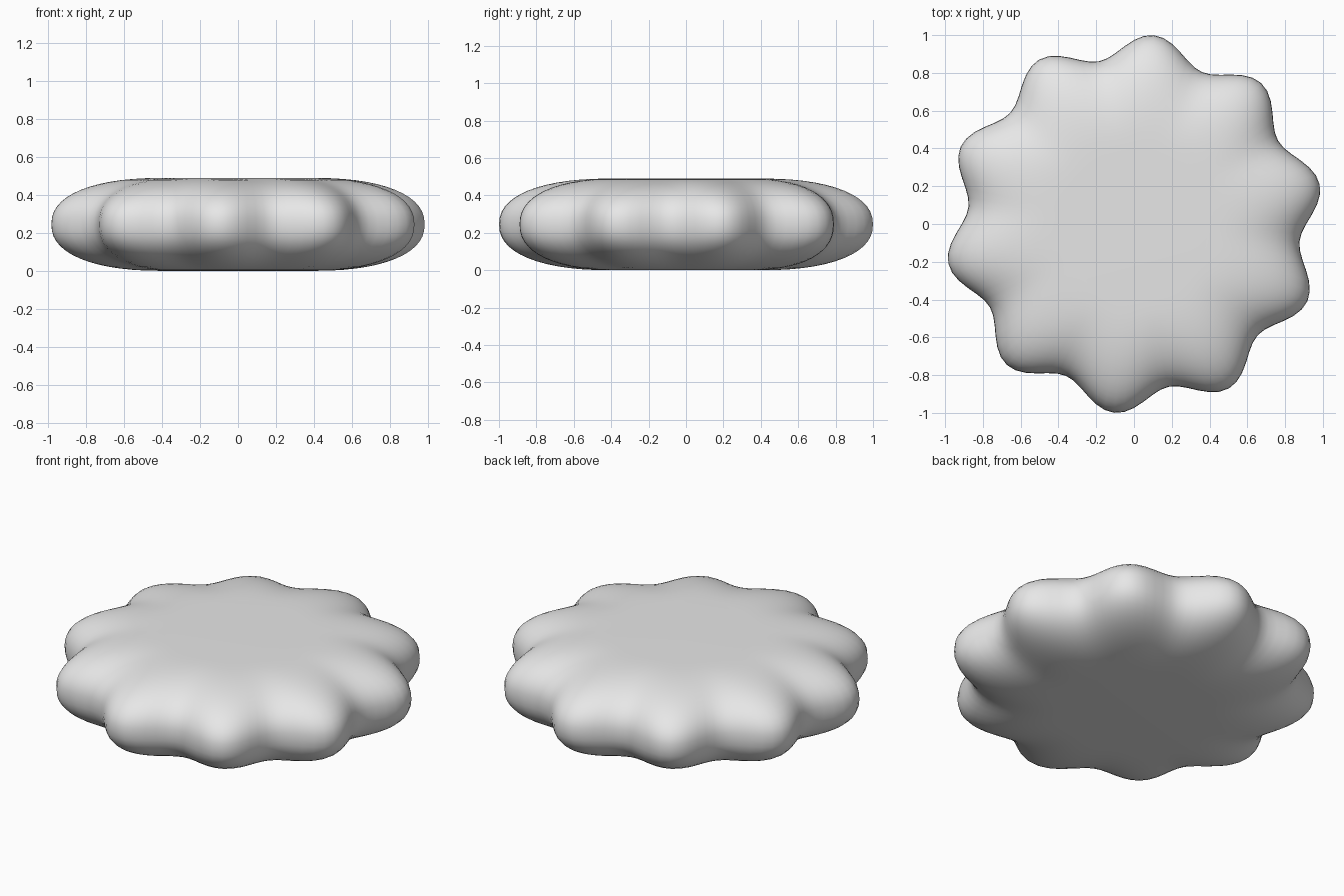
import bpy, bmesh
from math import sin, cos, pi, radians

cube = bpy.data.objects.get("Cube")
if cube:
    bpy.data.objects.remove(cube, do_unlink=True)

LOBES, SEGMENTS, RINGS = 10, 120, 28
HALF_HEIGHT, FLAT_RADIUS, ROUNDNESS = 0.245, 0.4, 2.3
PHASE = radians(12)

grey = bpy.data.materials.new("light grey")
grey.use_nodes = True
colour = (0.8, 0.8, 0.8, 1)
grey.diffuse_color = colour
grey.node_tree.nodes["Principled BSDF"].inputs["Base Color"].default_value = colour


def rim_radius(angle):
    """Scalloped outline with evenly spaced lobes."""
    return 0.943 + 0.062 * cos(LOBES * (angle - PHASE))


def power(value):
    return abs(value) ** (2 / ROUNDNESS) * (1 if value >= 0 else -1)


# Rounded rim, built as rings from the top cap to the bottom cap
bm = bmesh.new()
rings = []
for i in range(RINGS + 1):
    t = pi * i / RINGS
    out = power(sin(t)) if 0 < i < RINGS else 0
    z = HALF_HEIGHT * (1 + power(cos(t)))
    ring = []
    for j in range(SEGMENTS):
        a = 2 * pi * j / SEGMENTS
        r = FLAT_RADIUS + (rim_radius(a) - FLAT_RADIUS) * out
        ring.append(bm.verts.new((r * cos(a), r * sin(a), z)))
    rings.append(ring)

for upper, lower in zip(rings, rings[1:]):
    for j in range(SEGMENTS):
        k = (j + 1) % SEGMENTS
        bm.faces.new((upper[j], lower[j], lower[k], upper[k]))

# Flat top and bottom
bm.faces.new(rings[0])
bm.faces.new(rings[-1][::-1])
bmesh.ops.recalc_face_normals(bm, faces=bm.faces)
for face in bm.faces:
    face.smooth = True

mesh = bpy.data.meshes.new("scalloped_disc")
bm.to_mesh(mesh)
bm.free()
mesh.materials.append(grey)
disc = bpy.data.objects.new("scalloped_disc", mesh)
bpy.context.collection.objects.link(disc)
